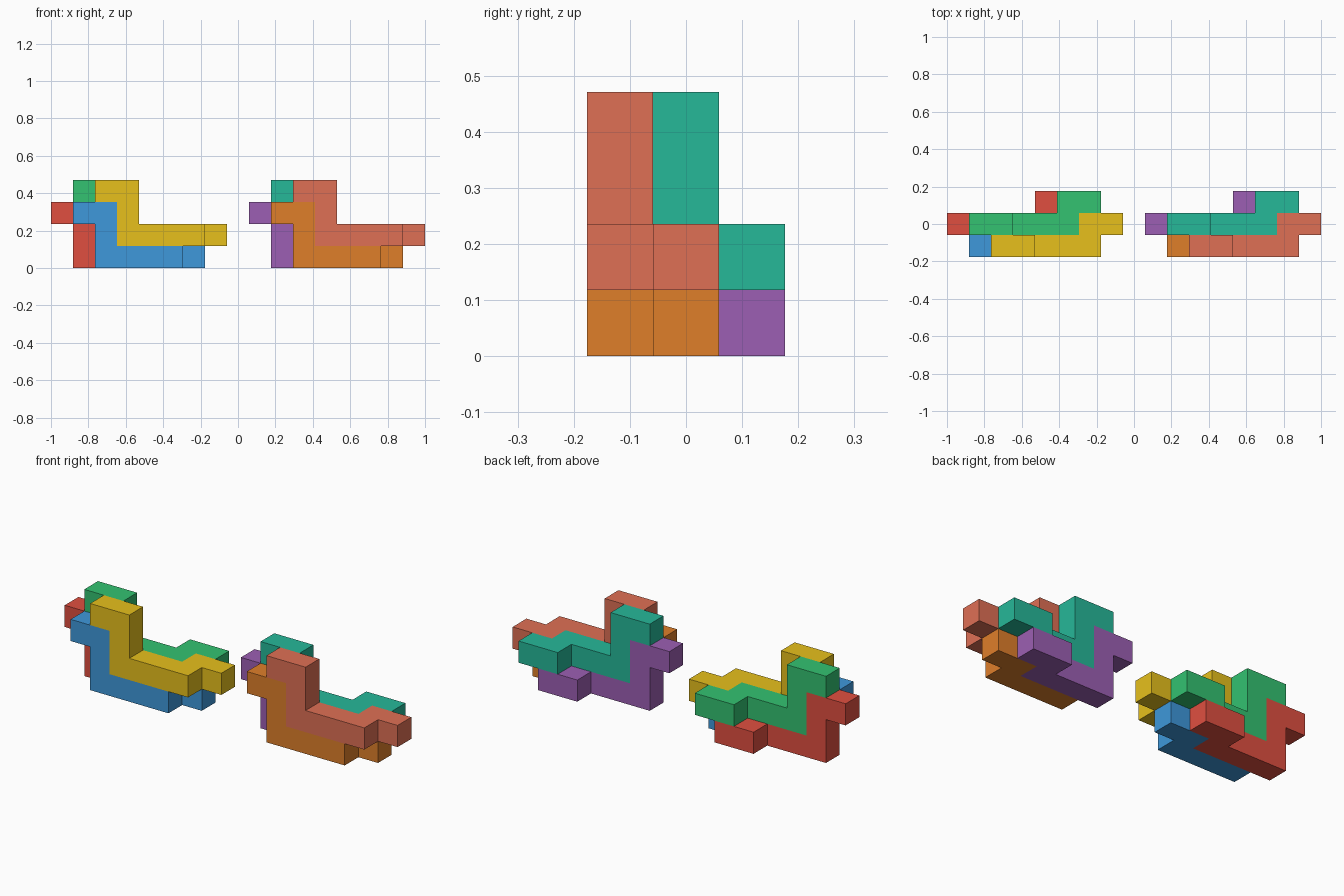
import bpy, bmesh
from mathutils import Vector

if "Cube" in bpy.data.objects:
    bpy.data.objects.remove(bpy.data.objects["Cube"])

U = 2 / 17  # one cube of the puzzle grid
R, D, B = Vector((1, 0, 0)), Vector((0, 0, -1)), Vector((0, 1, 0))
PATH = [R, D, D, R, R, R, B, R]  # every piece is the same bent bar


def linear(hex_colour):
    rgb = [int(hex_colour[i:i + 2], 16) / 255 for i in (0, 2, 4)]
    return [c / 12.92 if c <= 0.04045 else ((c + 0.055) / 1.055) ** 2.4 for c in rgb] + [1]


def bent_bar(name, cell, colour):
    bm = bmesh.new()
    bmesh.ops.create_cube(bm, size=1)
    pos = Vector((0, 0, 0))
    # grow the bar one cube at a time along the path
    for step in PATH:
        target = pos + step / 2
        face = min(bm.faces, key=lambda f: (f.calc_center_median() - target).length)
        new = bmesh.ops.extrude_discrete_faces(bm, faces=[face])["faces"][0]
        bmesh.ops.translate(bm, verts=new.verts[:], vec=step)
        pos += step
    bmesh.ops.dissolve_limit(bm, angle_limit=0.01, verts=bm.verts[:], edges=bm.edges[:])
    bmesh.ops.recalc_face_normals(bm, faces=bm.faces[:])
    bmesh.ops.scale(bm, verts=bm.verts[:], vec=(U, U, U))
    mesh = bpy.data.meshes.new(name)
    bm.to_mesh(mesh)
    bm.free()
    mat = bpy.data.materials.new(name + "_colour")
    mat.diffuse_color = linear(colour)
    mat.use_nodes = True
    mat.node_tree.nodes["Principled BSDF"].inputs["Base Color"].default_value = mat.diffuse_color
    mesh.materials.append(mat)
    obj = bpy.data.objects.new(name, mesh)
    obj.location = ((cell[0] - 8) * U, (cell[1] - 1) * U, (cell[2] + 0.5) * U)
    bpy.context.collection.objects.link(obj)


# start cell of each bar within a group of four
STARTS = {"front_upper": (2, 0, 3), "front_lower": (1, 0, 2),
          "back_upper": (1, 1, 3), "back_lower": (0, 1, 2)}
# the two groups, nine cells apart
GROUPS = {"left": (0, ["E7C01C", "3E98DB", "33C271", "E04F40"]),
          "right": (9, ["DF7055", "DF7F2A", "26B899", "9C5FB3"])}

for side, (shift, colours) in GROUPS.items():
    for (part, (x, y, z)), colour in zip(STARTS.items(), colours):
        bent_bar(f"{side}_{part}_bar", (x + shift, y, z), colour)
